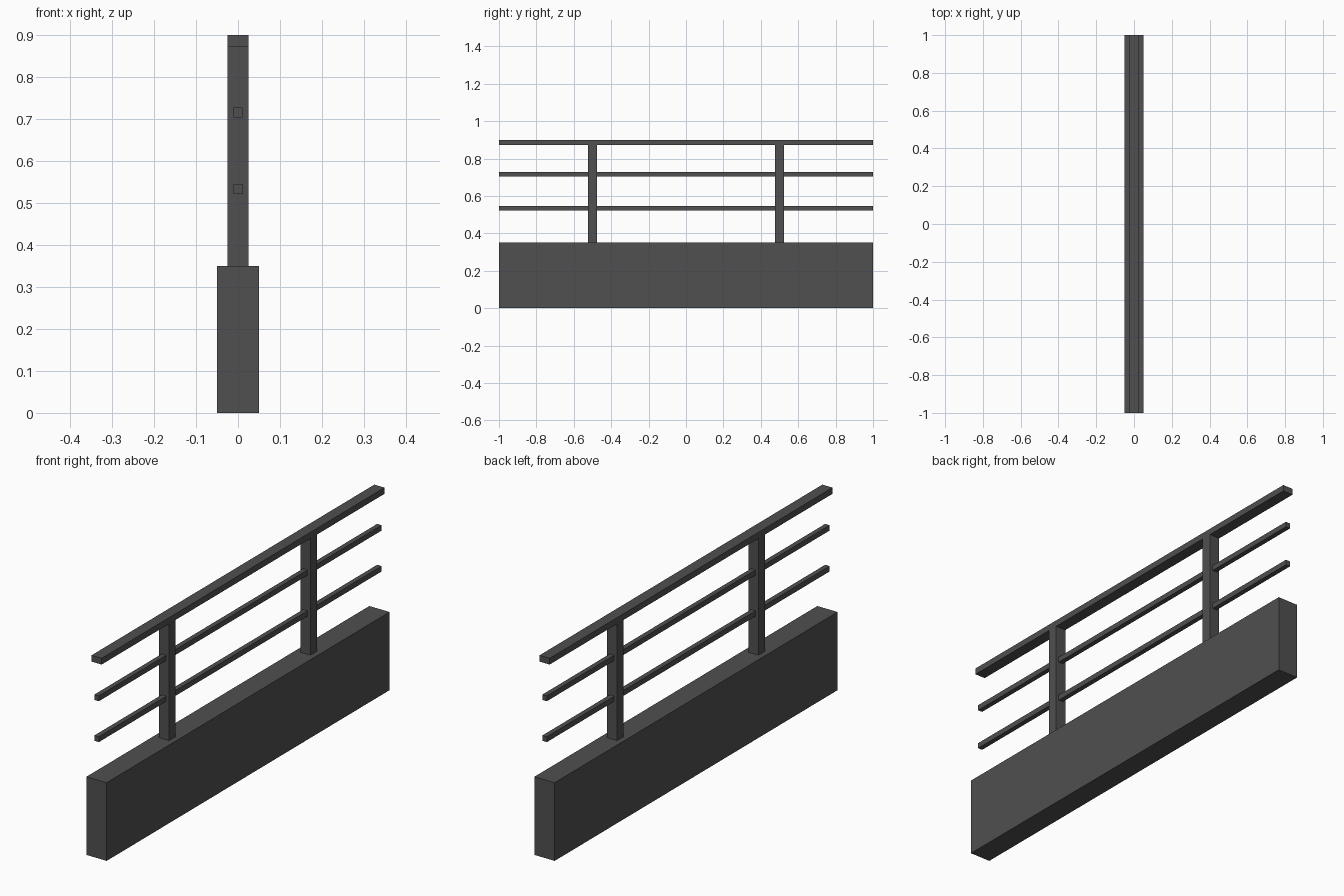
import bpy

if "Cube" in bpy.data.objects:
    bpy.data.objects.remove(bpy.data.objects["Cube"])

dark_grey = bpy.data.materials.new("dark grey")
dark_grey.diffuse_color = (0.08, 0.08, 0.08, 1)
dark_grey.use_nodes = True
dark_grey.node_tree.nodes["Principled BSDF"].inputs["Base Color"].default_value = dark_grey.diffuse_color


def box(name, width, y0, y1, z0, z1):
    """Box centred on x = 0, spanning the given y and z ranges."""
    bpy.ops.mesh.primitive_cube_add(size=1, location=(0, (y0 + y1) / 2, (z0 + z1) / 2))
    ob = bpy.context.object
    ob.name = name
    ob.scale = (width, y1 - y0, z1 - z0)
    bpy.ops.object.transform_apply(location=False, rotation=False, scale=True)
    ob.data.materials.append(dark_grey)


# Low wall
box("base_wall", 0.10, -1, 1, 0, 0.35)

# Handrail on top of the posts
box("top_rail", 0.05, -1, 1, 0.872, 0.90)

# Upright posts
for name, y in (("front_post", -0.5), ("back_post", 0.5)):
    box(name, 0.05, y - 0.024, y + 0.024, 0.35, 0.872)

# Thin rails running through the posts
for name, z in (("lower_rail", 0.533), ("middle_rail", 0.716)):
    box(name, 0.022, -1, 1, z - 0.012, z + 0.012)
